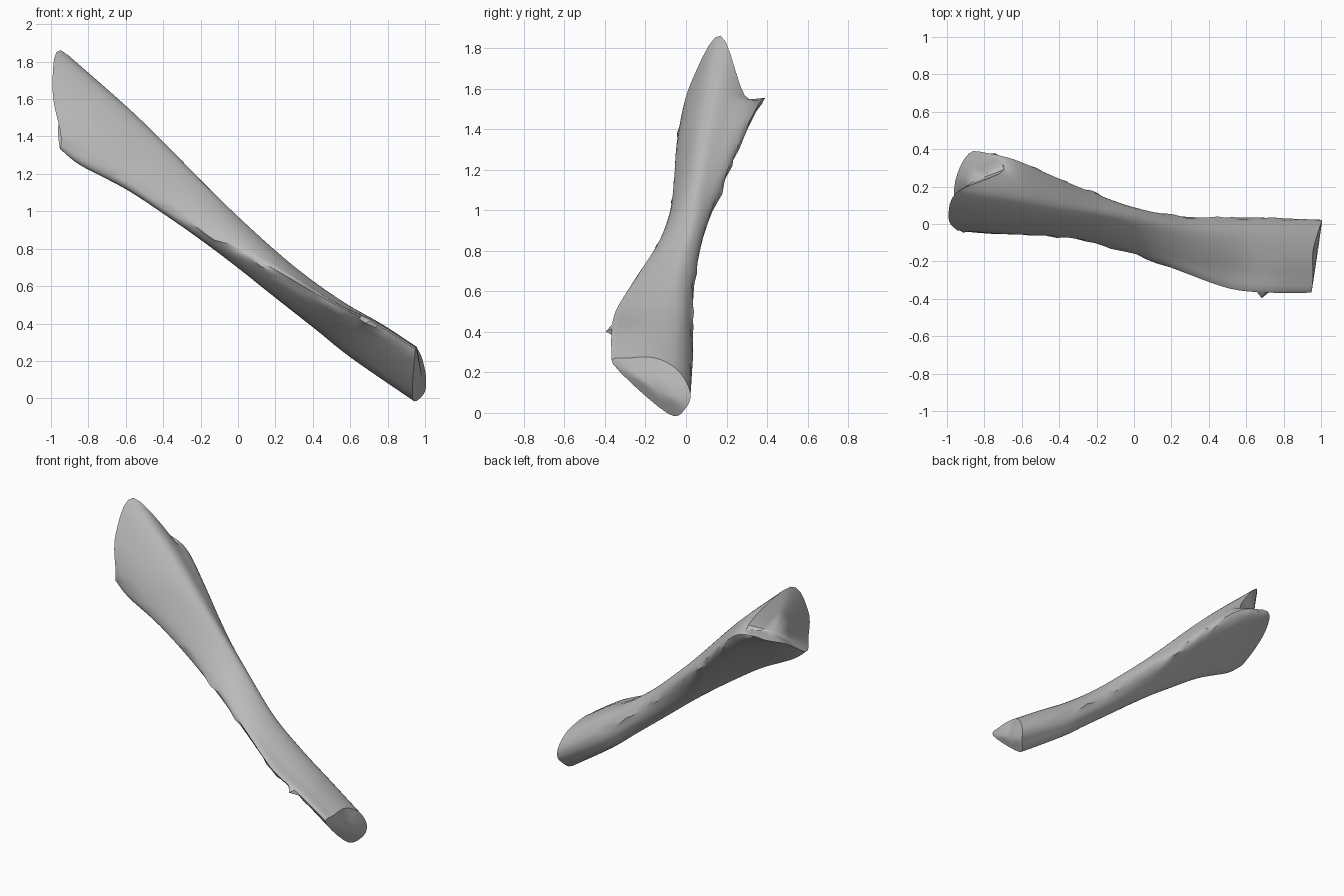
import bpy
import bmesh
import random
from mathutils import Vector

random.seed(4)

cube = bpy.data.objects.get("Cube")
if cube:
    bpy.data.objects.remove(cube)

# Shaft frame: the bone runs along SHAFT, with UP square to it
SHAFT = Vector((0.79, 0, -0.613))
UP = Vector((0.613, 0, 0.79))
SIDE = Vector((0, 1, 0))
RING_STEPS = 5
SHAFT_STEPS = 5


def place(t, y, s):
    """Hundredths along the shaft, sideways and up to a position."""
    return (SHAFT * t + SIDE * y + UP * s) * 0.01


def section(along, pairs):
    """One cross-section; along is a number or one value per corner."""
    corners = list(zip(pairs[::2], pairs[1::2]))
    if not isinstance(along, list):
        along = [along] * len(corners)
    return [place(t, y, s) for t, (y, s) in zip(along, corners)]


def spline(a, b, c, d, f):
    """Catmull-Rom point between b and c."""
    return 0.5 * (2 * b + (c - a) * f + (2 * a - 5 * b + 4 * c - d) * f ** 2
                  + (3 * b - a - 3 * c + d) * f ** 3)


def smooth_ring(points):
    n = len(points)
    return [spline(points[i - 1], points[i], points[(i + 1) % n],
                   points[(i + 2) % n], k / RING_STEPS)
            for i in range(n) for k in range(RING_STEPS)]


def smooth_rows(rows):
    """Fill in rings between the given ones along the shaft."""
    result = []
    last = len(rows) - 1
    for i in range(last):
        four = [rows[max(0, min(last, i + o))] for o in (-1, 0, 1, 2)]
        for k in range(SHAFT_STEPS):
            result.append([spline(*p, k / SHAFT_STEPS) for p in zip(*four)])
    return result + [rows[-1]]


# Corners: crest, upper back, back ridge, under back, bottom, front ridge, front
sections = [
    section([-189, -151, -163, -166, -157, -162, -179],
            [17, 89, 29, 81, 39, 70, 23, 58, 0, 47, -3, 54, 3, 69]),
    section(-143, [11, 86, 24, 84, 35, 77, 18, 60, 0, 47, -5, 53, 0, 71]),
    section(-115, [7, 83, 17, 82, 26, 76, 14, 62, 0, 52, -6, 56, -1, 71]),
    section(-85, [4, 79, 11, 78, 17, 72, 9, 62, -2, 54, -8, 58, -4, 69]),
    section(-55, [0, 76, 6, 75, 9, 69, 4, 60, -4, 55, -14, 61, -9, 70]),
    section(-20, [-8, 74, -1, 73, 4, 67, 2, 59, -6, 55, -25, 66, -19, 71]),
    section(10, [-12, 75, -2, 73, 3, 66, 2, 59, -6, 55, -34, 70, -25, 73]),
    section(35, [-14, 78, -3, 75, 3, 67, 2, 59, -6, 55, -36, 75, -27, 78]),
    section([59, 65, 73, 77, 74, 60, 59],
            [-15, 80, -4, 77, 2, 70, 0, 63, -9, 57, -36, 77, -28, 80]),
]
rings = smooth_rows([smooth_ring(s) for s in sections])

# Bone skin
bm = bmesh.new()
loops = [[bm.verts.new(p) for p in ring] for ring in rings]


def bridge(one, two):
    n = len(one)
    for i in range(n):
        j = (i + 1) % n
        bm.faces.new((one[i], one[j], two[j], two[i]))


for one, two in zip(loops, loops[1:]):
    bridge(one, two)


def cap(loop, centre, shrink):
    """Close an end with an inner ring and a centre point."""
    inner = [bm.verts.new(v.co.lerp(centre, shrink)) for v in loop]
    bridge(loop, inner)
    middle = bm.verts.new(centre)
    for i, v in enumerate(inner):
        bm.faces.new((v, inner[(i + 1) % len(inner)], middle))


# Hollow socket at the upper end, blunt knob at the lower end
cap(loops[0], place(-162, 23, 69), 0.55)
cap(loops[-1], place(71, -14, 69), 0.5)

# Rough chipped edges along the back and front ridges
for loop in loops[2:-2]:
    for corner in (2, 5):
        v = loop[corner * RING_STEPS]
        v.co += Vector([random.uniform(-1, 1) * 0.01 for _ in range(3)])

# Small spur on the front ridge near the lower end
loops[-7][5 * RING_STEPS].co -= SIDE * 0.04

bmesh.ops.recalc_face_normals(bm, faces=bm.faces)
mesh = bpy.data.meshes.new("bone")
bm.to_mesh(mesh)
bm.free()
bone = bpy.data.objects.new("bone", mesh)
bpy.context.collection.objects.link(bone)

# Grey bone material
grey = bpy.data.materials.new("bone grey")
grey.use_nodes = True
colour = (0.5, 0.5, 0.5, 1)
grey.diffuse_color = colour
grey.node_tree.nodes["Principled BSDF"].inputs["Base Color"].default_value = colour
mesh.materials.append(grey)

bpy.ops.object.select_all(action="DESELECT")
bone.select_set(True)
bpy.context.view_layer.objects.active = bone
bpy.ops.object.shade_smooth_by_angle(angle=0.6)
